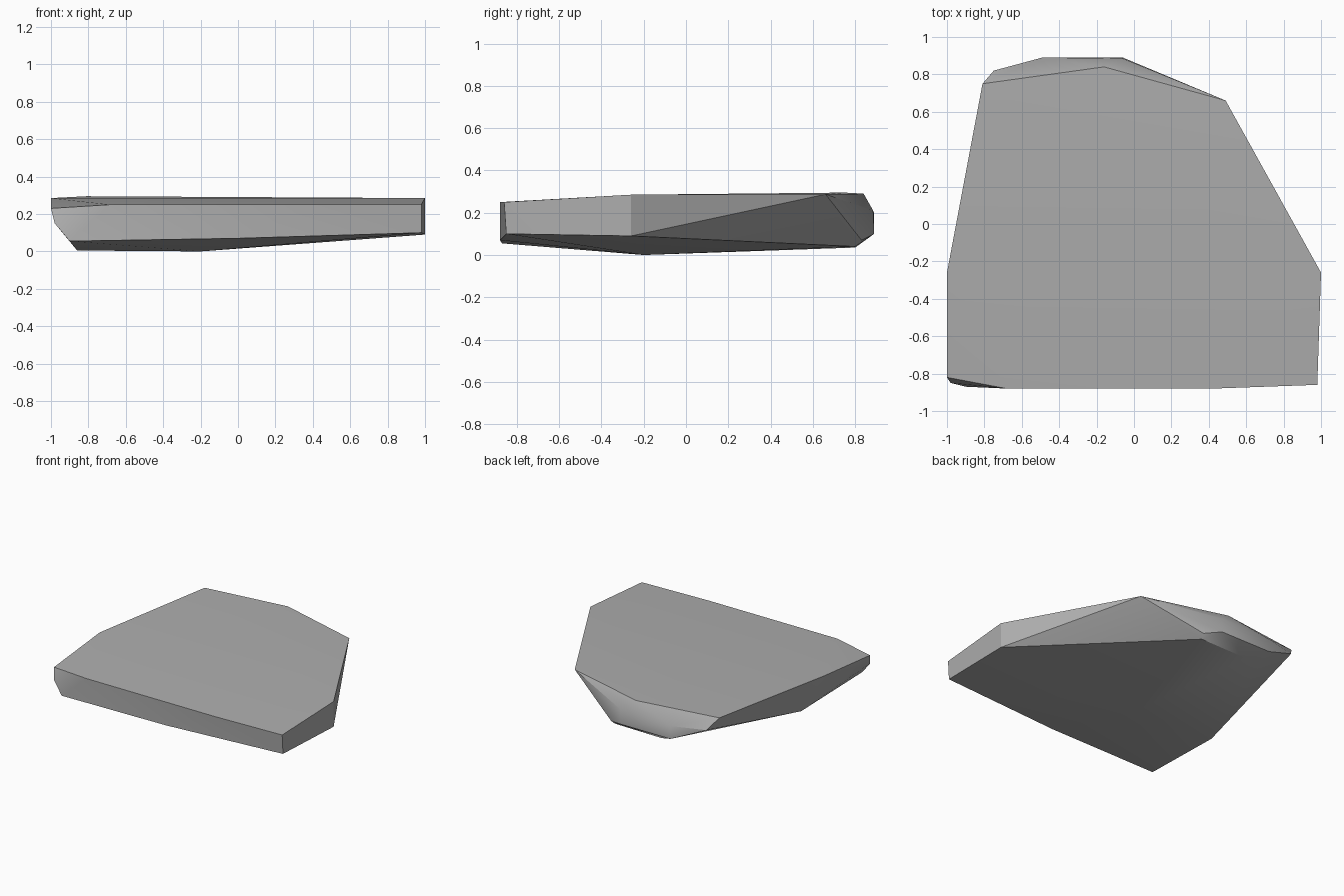
import bpy, bmesh, math

cube = bpy.data.objects.get("Cube")
if cube:
    bpy.data.objects.remove(cube, do_unlink=True)

stone = bpy.data.materials.new("stone_grey")
stone.use_nodes = True
colour = (0.42, 0.42, 0.42, 1)
stone.diffuse_color = colour
stone.node_tree.nodes["Principled BSDF"].inputs["Base Color"].default_value = colour

# Upper rim, around the slab
rim = [(-0.81, 0.75, 0.295), (-0.16, 0.84, 0.29), (0.49, 0.66, 0.287),
       (1, -0.26, 0.285), (0.98, -0.86, 0.25), (0.42, -0.88, 0.25),
       (-0.68, -0.88, 0.25), (-1, -0.82, 0.23), (-1, -0.26, 0.285)]
# Chipped back edge
back = [(-0.75, 0.82, 0.21), (-0.06, 0.885, 0.21), (-0.49, 0.89, 0.2),
        (-0.49, 0.89, 0.1), (-0.06, 0.89, 0.1), (0.06, 0.83, 0.07)]
# Worn underside
base = [(0.98, -0.85, 0.1), (1, -0.26, 0.09), (0, -0.88, 0.07),
        (-0.9, -0.87, 0.055), (-0.98, -0.85, 0.15), (-0.86, -0.18, 0.005),
        (-0.2, -0.2, 0), (0.05, 0.8, 0.04), (-0.35, 0.8, 0.035)]

# Slab skinned over the corner points
bm = bmesh.new()
for point in rim + back + base:
    bm.verts.new(point)
result = bmesh.ops.convex_hull(bm, input=bm.verts)
unused = {g for g in result["geom_interior"] + result["geom_unused"]
          if isinstance(g, bmesh.types.BMVert)}
bmesh.ops.delete(bm, geom=list(unused), context="VERTS")
bmesh.ops.recalc_face_normals(bm, faces=bm.faces)
mesh = bpy.data.meshes.new("stone_slab")
bm.to_mesh(mesh)
bm.free()
mesh.materials.append(stone)
slab = bpy.data.objects.new("stone_slab", mesh)
bpy.context.collection.objects.link(slab)

# Soft worn faces with crisp edges
bpy.ops.object.select_all(action="DESELECT")
slab.select_set(True)
bpy.context.view_layer.objects.active = slab
bpy.ops.object.shade_smooth_by_angle(angle=math.radians(30))
